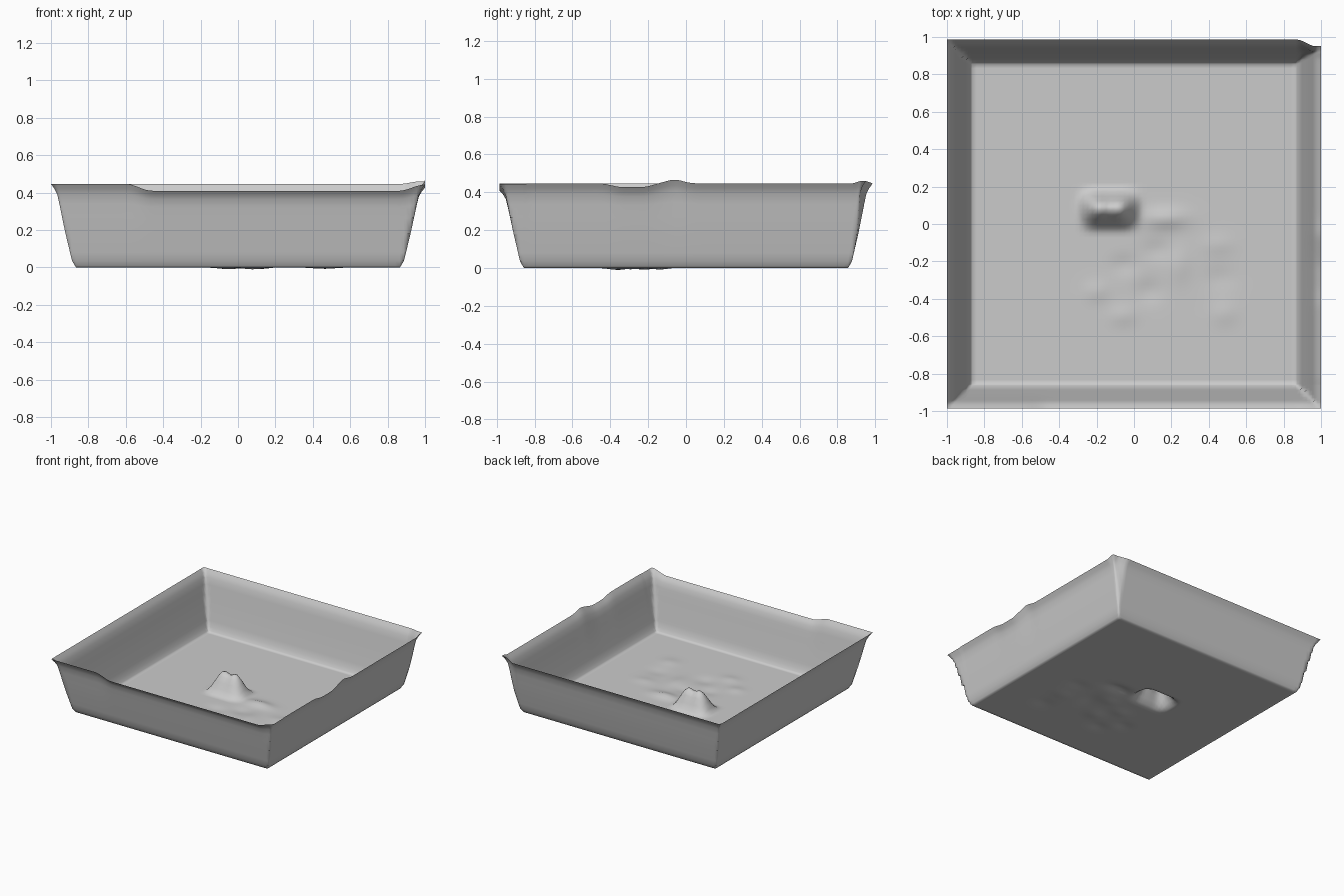
import bpy, bmesh
from math import exp


def smooth(a, b, v):
    t = min(1, max(0, (v - a) / (b - a)))
    return t * t * (3 - 2 * t)


def window(a, b, c, d, v):
    return smooth(a, b, v) * (1 - smooth(c, d, v))


def blob(x, y, cx, cy, rx, ry):
    return exp(-((x - cx) / rx) ** 2 - ((y - cy) / ry) ** 2)


# Wall profile: (distance out from the centre, height)
WALL = [(0.865, 0), (0.872, 0.01), (0.887, 0.035), (0.898, 0.08), (0.922, 0.18),
        (0.941, 0.27), (0.955, 0.34), (0.966, 0.39), (0.981, 0.42), (1.0, 0.447)]
N = 70
floor_ticks = [(-0.865 + 1.73 * i / N, 0) for i in range(1, N)]
ticks = [(-d, h) for d, h in reversed(WALL)] + floor_ticks + WALL

# Shallow dents and swellings on the floor: x, y, radius x, radius y, height
RIPPLES = [(0.17, 0.03, 0.11, 0.05, 0.022), (-0.05, -0.22, 0.07, 0.05, -0.009),
           (-0.2, -0.36, 0.06, 0.05, 0.009), (0.08, -0.36, 0.07, 0.06, -0.01),
           (-0.06, -0.49, 0.07, 0.05, 0.009), (0.24, -0.22, 0.06, 0.09, 0.01),
           (0.45, -0.11, 0.08, 0.05, 0.007), (0.46, -0.29, 0.08, 0.06, -0.007),
           (0.48, -0.48, 0.07, 0.06, 0.008), (0.12, -0.14, 0.07, 0.05, -0.008)]


def shape(x, y, z):
    if z == 0:
        # Central flat-topped mound with two small peaks
        z += 0.135 * window(-0.31, -0.20, -0.07, 0.05, x) * window(-0.05, 0.075, 0.09, 0.2, y)
        z += 0.025 * (blob(x, y, -0.18, 0.085, 0.035, 0.04) + blob(x, y, -0.085, 0.085, 0.035, 0.04))
        z += sum(h * blob(x, y, cx, cy, rx, ry) for cx, cy, rx, ry, h in RIPPLES)
        return x, y, z
    w = (z / 0.447) ** 3
    # Lowered front lip
    if y < -0.85:
        z -= 0.037 * w * smooth(-0.6, -0.46, x) * (1 - 0.9 * smooth(0.86, 1, x))
    # Wavy right lip
    if x > 0.88:
        z += w * (-0.02 * window(-0.46, -0.33, -0.24, -0.12, y) + 0.02 * blob(0, y, 0, -0.06, 1, 0.06))
    # Pinched back right corner
    corner = smooth(0.87, 0.97, x) * smooth(0.87, 0.97, y)
    return x, y - 0.035 * corner, z + 0.013 * corner * w


# Single-sheet tray
bm = bmesh.new()
grid = []
for y, hy in ticks:
    row = []
    for x, hx in ticks:
        ys = y * (1 - 0.014 * smooth(0.6, 1, abs(y)))
        row.append(bm.verts.new(shape(x, ys, max(hx, hy))))
    grid.append(row)
for r0, r1 in zip(grid, grid[1:]):
    for i in range(len(r0) - 1):
        bm.faces.new((r0[i], r0[i + 1], r1[i + 1], r1[i]))
mesh = bpy.data.meshes.new("tray")
bm.to_mesh(mesh)
bm.free()
for p in mesh.polygons:
    p.use_smooth = True
tray = bpy.data.objects.new("tray", mesh)
bpy.context.collection.objects.link(tray)
